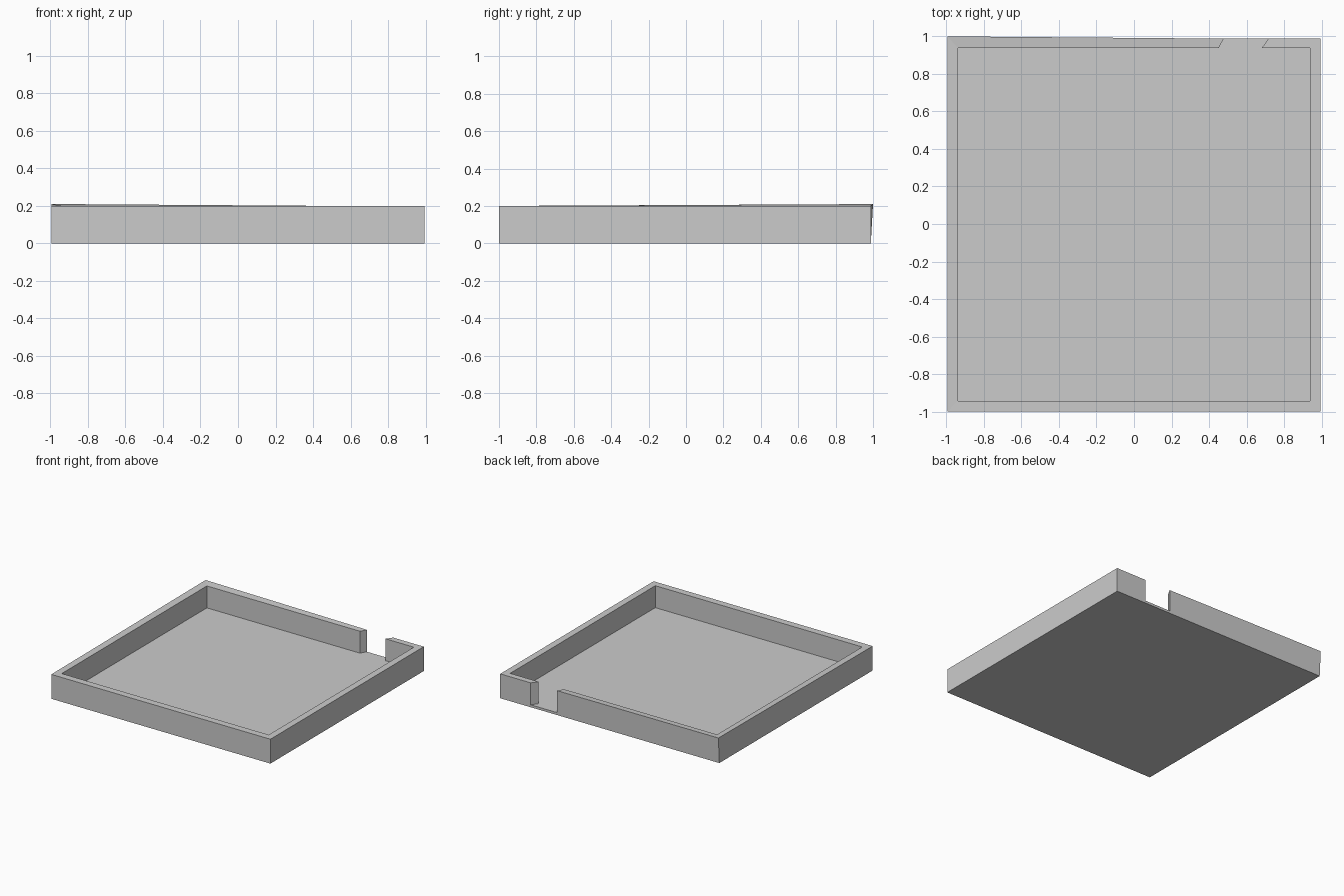
import bpy, bmesh

if "Cube" in bpy.data.objects:
    bpy.data.objects.remove(bpy.data.objects["Cube"])

H, FLOOR = 0.20, 0.02          # rim height, floor thickness
BACK_O, BACK_I = 0.988, 0.938  # outer and inner back wall lines

# C-shaped plan of the wall, from one side of the back notch round to the other
outer = [(0.478, BACK_O), (-0.994, BACK_O), (-0.994, -1.0),
         (0.994, -1.0), (0.994, BACK_O), (0.717, BACK_O)]
inner = [(0.451, BACK_I), (-0.939, BACK_I), (-0.939, -0.943),
         (0.939, -0.943), (0.939, BACK_I), (0.681, BACK_I)]

bm = bmesh.new()


def ring(points, z):
    return [bm.verts.new((x, y, z)) for x, y in points]


base = ring(outer, 0)
sill = ring([outer[0], outer[-1]], FLOOR)
out_top = ring(outer, H)
in_top = ring(inner, H)
in_low = ring(inner, FLOOR)

# One rim corner is slightly lifted and pushed back
out_top[1].co = (-0.994, 1.0, 0.21)

# Wall strips: outside, rim and inside
for i in range(5):
    j = i + 1
    left = [sill[0]] if i == 0 else []
    right = [sill[1]] if j == 5 else []
    bm.faces.new([base[i], base[j]] + right + [out_top[j], out_top[i]] + left)
    bm.faces.new([out_top[i], out_top[j], in_top[j], in_top[i]])
    bm.faces.new([in_top[i], in_top[j], in_low[j], in_low[i]])

# Notch cheeks and sill edge
bm.faces.new([sill[0], out_top[0], in_top[0], in_low[0]])
bm.faces.new([in_low[5], in_top[5], out_top[5], sill[1]])
bm.faces.new([base[5], base[0], sill[0], sill[1]])

# Floor running out through the notch, and underside
bm.faces.new(in_low + [sill[1], sill[0]])
bm.faces.new(base[::-1])

bmesh.ops.recalc_face_normals(bm, faces=bm.faces)
mesh = bpy.data.meshes.new("tray")
bm.to_mesh(mesh)
bm.free()
bpy.context.collection.objects.link(bpy.data.objects.new("tray", mesh))
